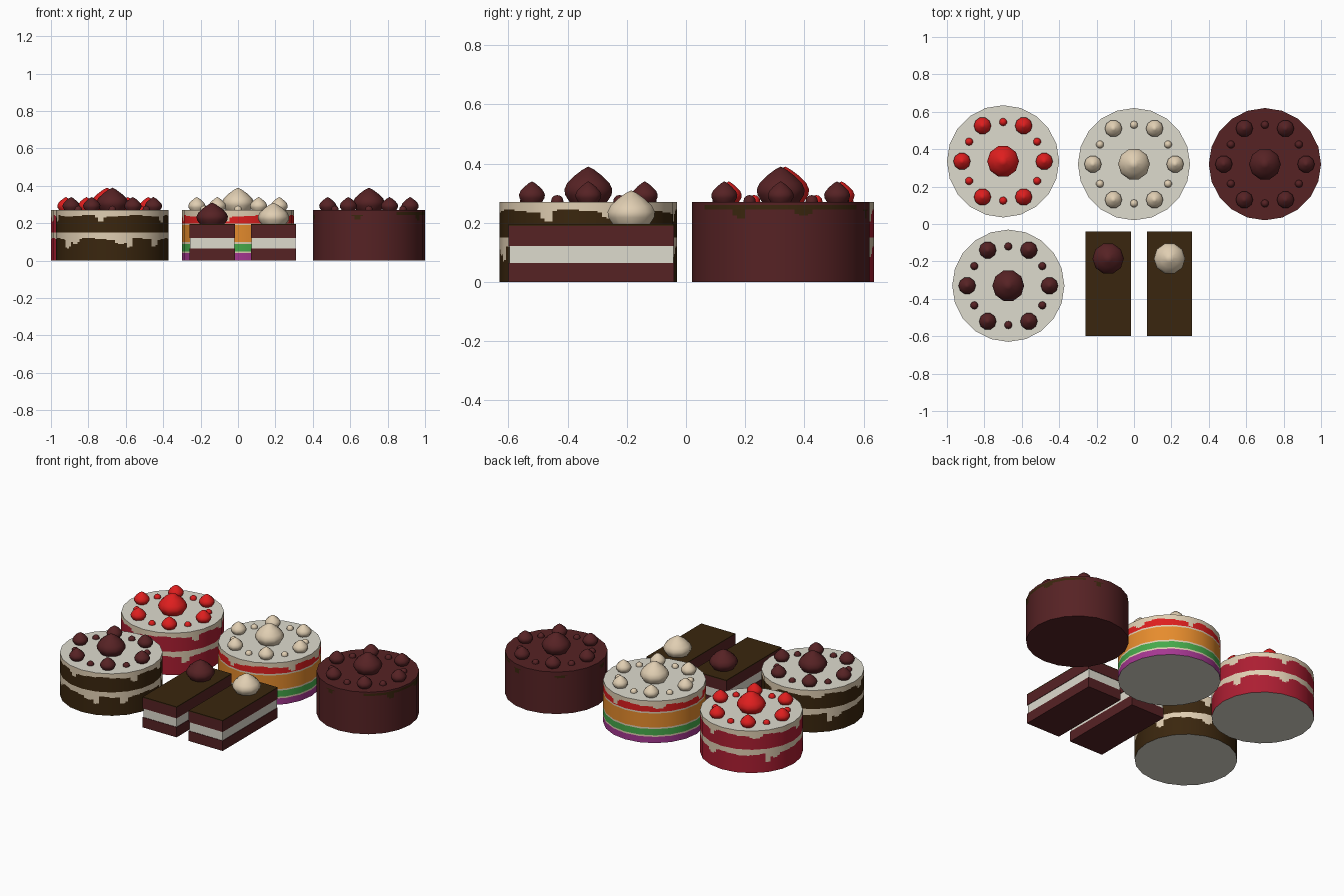
import bpy, bmesh, math
from mathutils import Vector

if "Cube" in bpy.data.objects:
    bpy.data.objects.remove(bpy.data.objects["Cube"], do_unlink=True)


def material(name, r, g, b):
    """Flat material from 0-255 display values, stored as linear."""
    lin = [((c / 255 + 0.055) / 1.055) ** 2.4 for c in (r, g, b)] + [1]
    m = bpy.data.materials.new(name)
    m.use_nodes = True
    m.diffuse_color = lin
    m.node_tree.nodes["Principled BSDF"].inputs["Base Color"].default_value = lin
    return m


MATS = {
    "icing": material("white icing", 222, 219, 206),
    "cream": material("cream", 224, 206, 178),
    "berry": material("berry red", 222, 30, 30),
    "crimson": material("crimson sponge", 172, 30, 50),
    "chocolate": material("red chocolate", 86, 34, 36),
    "brown": material("dark brown", 58, 38, 14),
    "orange": material("orange sponge", 230, 140, 45),
    "green": material("green sponge", 70, 170, 75),
    "purple": material("purple sponge", 165, 55, 145),
}
KEYS = list(MATS)


def make_object(name, bm, colours):
    mesh = bpy.data.meshes.new(name)
    bmesh.ops.recalc_face_normals(bm, faces=bm.faces)
    bm.to_mesh(mesh)
    bm.free()
    for c in colours:
        mesh.materials.append(MATS[c])
    ob = bpy.data.objects.new(name, mesh)
    bpy.context.collection.objects.link(ob)
    return ob


# Icing drips as (angle in degrees, length, half width in degrees)
TOP_DRIPS = [(258, .03, 5), (332, .035, 5), (15, .025, 7), (75, .035, 5),
             (130, .02, 8), (190, .03, 6)]
MID_DRIPS = [(217, .05, 5), (228, .025, 6), (287, .045, 4), (278, .025, 6), (319, .04, 5),
             (20, .045, 5), (75, .03, 6), (144, .05, 4), (153, .03, 6)]


def drip(deg, drips):
    depth = 0.004 * math.sin(math.radians(deg * 7))
    for angle, length, half in drips:
        d = abs((deg - angle + 180) % 360 - 180) / half
        if d < 1:
            depth = max(depth, length * (1 - d ** 4))
    return depth


# Side colouring rules for each kind of cake
def filled(sponge):
    def rule(deg, z):
        if z > .24 - drip(deg, TOP_DRIPS):
            return "cream"
        if .115 - drip(deg, MID_DRIPS) < z < .15:
            return "cream"
        return sponge
    return rule


def rainbow(deg, z):
    if z > .24 - drip(deg, TOP_DRIPS):
        return "cream"
    bands = [(.04, "purple"), (.05, "cream"), (.09, "green"), (.1, "cream"),
             (.19, "orange"), (.2, "cream")]
    for top, colour in bands:
        if z < top:
            return colour
    return "berry"


def glazed(deg, z):
    edge = .25 - drip(deg, TOP_DRIPS)
    in_drip = z > edge and z < .245
    in_band = .245 < z < .26 and math.cos(math.radians(deg)) > .5
    return "brown" if in_drip or in_band else "chocolate"


# Round cake: faceted cylinder whose side grid is coloured by a rule
HEIGHT, RADIUS, SIDES, SUB, ROWS = .27, .3, 20, 6, 54


def cake(name, x, y, rule, cap):
    bm = bmesh.new()
    corners = [Vector((math.cos(a), math.sin(a), 0)) * RADIUS
               for a in (math.tau * i / SIDES for i in range(SIDES))]
    ring = [corners[i].lerp(corners[(i + 1) % SIDES], j / SUB)
            for i in range(SIDES) for j in range(SUB)]
    rows = [[bm.verts.new((p.x, p.y, HEIGHT * k / ROWS)) for p in ring]
            for k in range(ROWS + 1)]
    n = len(ring)
    for low, high in zip(rows, rows[1:]):
        for i in range(n):
            f = bm.faces.new((low[i], low[(i + 1) % n], high[(i + 1) % n], high[i]))
            c = f.calc_center_median()
            deg = math.degrees(math.atan2(c.y, c.x)) % 360
            f.material_index = KEYS.index(rule(deg, c.z))
    for loop in (rows[-1], rows[0][::-1]):
        bm.faces.new(loop).material_index = KEYS.index(cap)
    for f in bm.faces:
        f.smooth = True
    ob = make_object(name, bm, KEYS)
    ob.location = (x, y, 0)
    # Round shading on the side, flat caps
    mesh = ob.data
    normals = []
    for poly in mesh.polygons:
        for v in poly.vertices:
            co = mesh.vertices[v].co
            flat = abs(poly.normal.z) > .5
            normals.append(poly.normal.copy() if flat else Vector((co.x, co.y, 0)).normalized())
    mesh.normals_split_custom_set(normals)


# Piped dollop: lathed onion shape with a pointed tip
PROFILE = [(.78, 0), (.97, .2), (1, .36), (.88, .54), (.58, .74), (.25, .91)]


def dollop(name, x, y, z, radius, height, colour, segments=10):
    bm = bmesh.new()
    rings = [[bm.verts.new((radius * r * math.cos(math.tau * i / segments),
                            radius * r * math.sin(math.tau * i / segments), height * h))
              for i in range(segments)] for r, h in PROFILE]
    tip = bm.verts.new((0, 0, height))
    for low, high in zip(rings, rings[1:]):
        for i in range(segments):
            j = (i + 1) % segments
            bm.faces.new((low[i], low[j], high[j], high[i]))
    for i in range(segments):
        bm.faces.new((rings[-1][i], rings[-1][(i + 1) % segments], tip))
    bm.faces.new(rings[0][::-1])
    for f in bm.faces:
        f.smooth = len(f.verts) < 5
    make_object(name, bm, [colour]).location = (x, y, z)


def bead(name, x, y, z, radius, colour):
    bm = bmesh.new()
    bmesh.ops.create_uvsphere(bm, u_segments=10, v_segments=6, radius=radius)
    for f in bm.faces:
        f.smooth = True
    make_object(name, bm, [colour]).location = (x, y, z)


def decorate(name, x, y, colour):
    dollop(name + "_centre_dollop", x, y, HEIGHT, .085, .12, colour)
    for i in range(6):
        a = math.radians(60 * i)
        dollop(f"{name}_dollop_{i + 1}", x + .22 * math.cos(a), y + .22 * math.sin(a),
               HEIGHT, .046, .07, colour)
        a += math.radians(30)
        bead(f"{name}_bead_{i + 1}", x + .21 * math.cos(a), y + .21 * math.sin(a),
             HEIGHT + .003, .021, colour)


CAKES = [
    ("berry_cake", -.7, .335, filled("crimson"), "icing", "berry"),
    ("rainbow_cake", 0, .32, rainbow, "icing", "cream"),
    ("chocolate_cake", .7, .32, glazed, "chocolate", "chocolate"),
    ("brown_cake", -.672, -.33, filled("brown"), "icing", "chocolate"),
]
for name, x, y, rule, cap, topping in CAKES:
    cake(name, x, y, rule, cap)
    decorate(name, x, y, topping)


# Rectangular slices: stacked layers with a glazed top
def slab(name, x, y, z0, z1, width, depth, colour):
    bm = bmesh.new()
    bmesh.ops.create_cube(bm, size=1)
    bmesh.ops.scale(bm, vec=(width, depth, z1 - z0), verts=bm.verts)
    make_object(name, bm, [colour]).location = (x, y, (z0 + z1) / 2)


LAYERS = [("base", 0, .065, 0, "chocolate"), ("filling", .065, .122, .006, "icing"),
          ("upper_sponge", .122, .19, 0, "chocolate"), ("glaze", .19, .196, 0, "brown")]
for side, x, dx, topping in (("right", -.138, 0, "chocolate"), ("left", .19, 0, "cream")):
    for part, z0, z1, inset, colour in LAYERS:
        slab(f"{side}_slice_{part}", x, -.32, z0, z1, .242 - inset, .56 - inset, colour)
    dollop(f"{side}_slice_dollop", x + dx, -.185, .195, .084, .115, topping)
